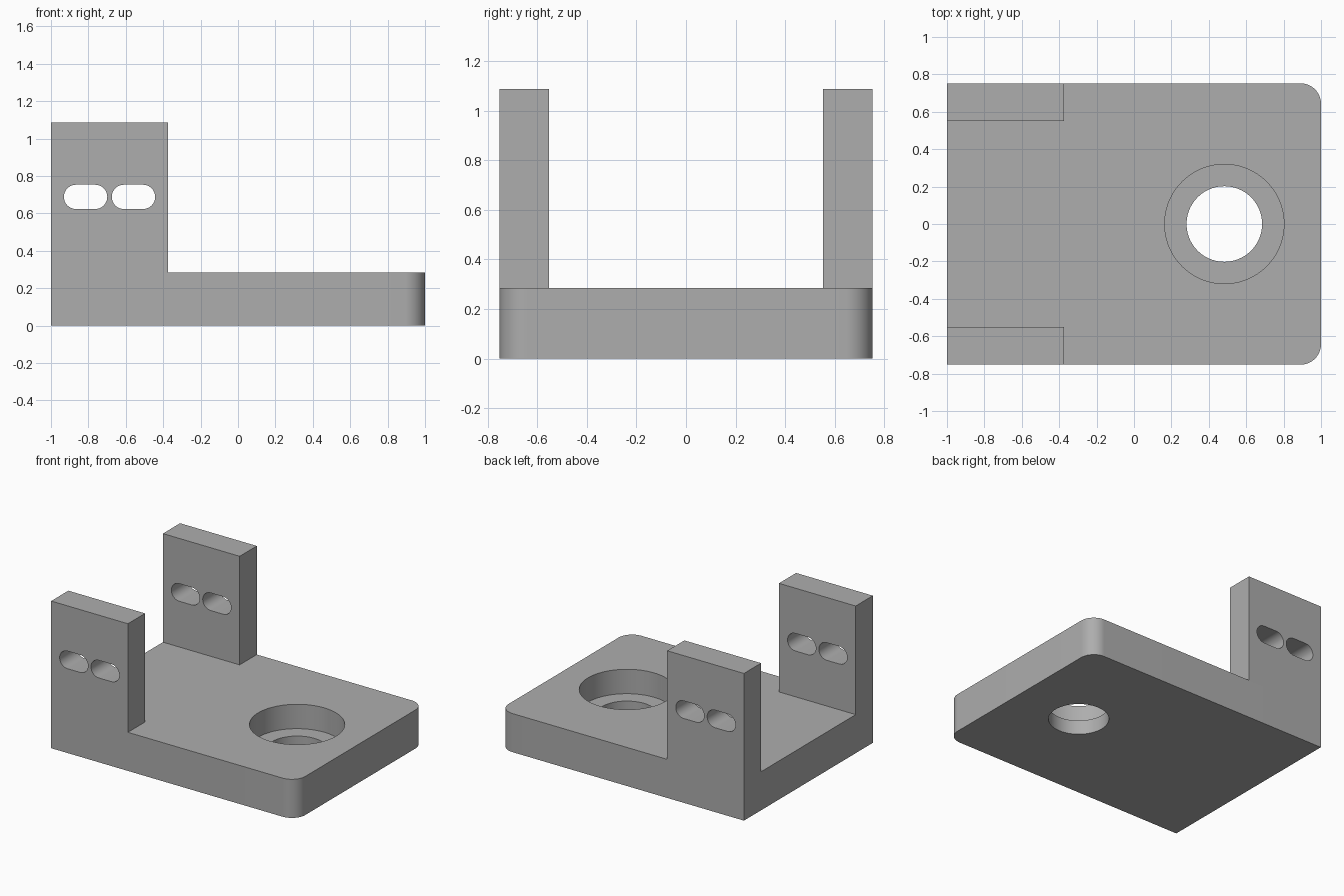
import bpy
import bmesh
import math

cube = bpy.data.objects.get("Cube")
if cube:
    bpy.data.objects.remove(cube, do_unlink=True)

grey = bpy.data.materials.new("plain_grey")
grey.use_nodes = True
colour = (0.42, 0.42, 0.42, 1)
grey.diffuse_color = colour
grey.node_tree.nodes["Principled BSDF"].inputs["Base Color"].default_value = colour

BASE_TOP, HALF_Y, COLUMN_TOP = 0.285, 0.752, 1.087


def prism(name, outline, start, depth):
    """Extrude a closed 2D or 3D outline along a vector."""
    bm = bmesh.new()
    face = bm.faces.new([bm.verts.new(start(u, v)) for u, v in outline])
    moved = bmesh.ops.extrude_face_region(bm, geom=[face])["geom"]
    bmesh.ops.translate(bm, vec=depth, verts=[g for g in moved if isinstance(g, bmesh.types.BMVert)])
    bmesh.ops.recalc_face_normals(bm, faces=bm.faces)
    mesh = bpy.data.meshes.new(name)
    bm.to_mesh(mesh)
    bm.free()
    obj = bpy.data.objects.new(name, mesh)
    bpy.context.collection.objects.link(obj)
    mesh.materials.append(grey)
    return obj


def arc(cx, cy, r, a0, a1, steps):
    angles = [math.radians(a0 + (a1 - a0) * i / steps) for i in range(steps + 1)]
    return [(cx + r * math.cos(a), cy + r * math.sin(a)) for a in angles]


def cut(target, cutter):
    cutter.hide_render = True
    cutter.hide_set(True)
    mod = target.modifiers.new("cut", 'BOOLEAN')
    mod.operation = 'DIFFERENCE'
    mod.solver = 'EXACT'
    mod.object = cutter
    bpy.context.view_layer.objects.active = target
    bpy.ops.object.modifier_apply(modifier=mod.name)
    bpy.data.objects.remove(cutter, do_unlink=True)


# Base plate with two rounded corners
R = 0.11
outline = [(-1, HALF_Y), (-1, -HALF_Y)]
outline += arc(1 - R, -HALF_Y + R, R, -90, 0, 16) + arc(1 - R, HALF_Y - R, R, 0, 90, 16)
base = prism("base_plate", outline, lambda u, v: (u, v, 0), (0, 0, BASE_TOP))

# Counterbored hole
for radius, bottom in ((0.319, 0.105), (0.202, -0.1)):
    circle = arc(0.483, 0, radius, 0, 360, 96)[:-1]
    cut(base, prism("bore_cutter", circle, lambda u, v: (u, v, bottom), (0, 0, 0.6)))

# Slotted uprights, one on each side
parts = [base]
for name, y in (("right_upright", -HALF_Y), ("left_upright", 0.552)):
    rect = [(-1, BASE_TOP), (-0.373, BASE_TOP), (-0.373, COLUMN_TOP), (-1, COLUMN_TOP)]
    upright = prism(name, rect, lambda u, v: (u, y, v), (0, 0.2, 0))
    for x in (-0.815, -0.559):
        r, half = 0.065, 0.051
        slot = arc(x + half, 0.688, r, -90, 90, 20) + arc(x - half, 0.688, r, 90, 270, 20)
        cut(upright, prism("slot_cutter", slot, lambda u, v: (u, y - 0.1, v), (0, 0.4, 0)))
    parts.append(upright)

# Smooth the bores, keep the edges sharp
bpy.ops.object.select_all(action='DESELECT')
for obj in parts:
    obj.select_set(True)
bpy.context.view_layer.objects.active = base
bpy.ops.object.shade_smooth_by_angle(angle=math.radians(30))
